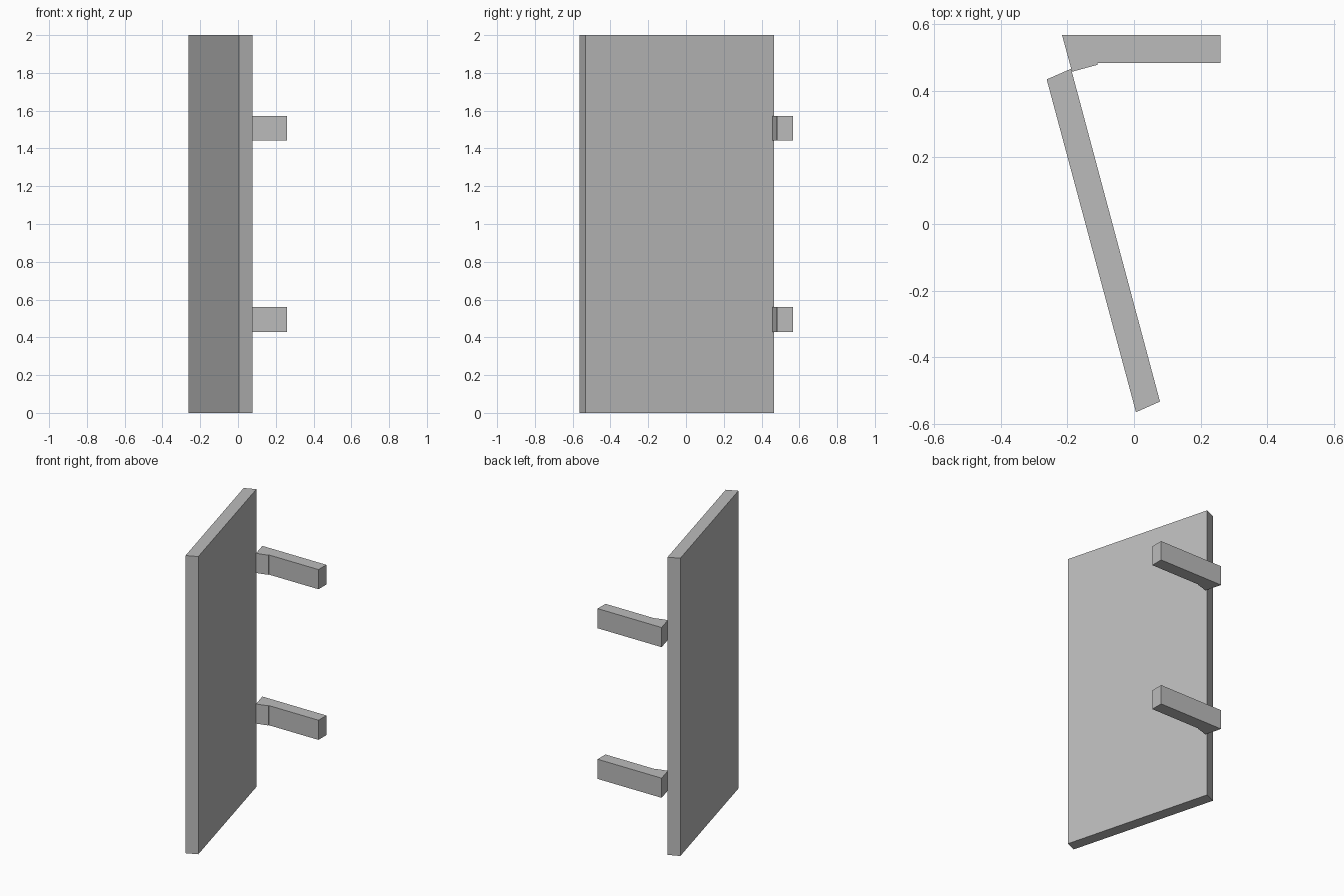
import bpy
import bmesh

cube = bpy.data.objects.get("Cube")
if cube:
    bpy.data.objects.remove(cube, do_unlink=True)

grey = bpy.data.materials.new("plain grey")
grey.use_nodes = True
colour = (0.5, 0.5, 0.5, 1)
grey.diffuse_color = colour
grey.node_tree.nodes["Principled BSDF"].inputs["Base Color"].default_value = colour


def extrude_plan(name, plan, bottom, top):
    """Raise a flat plan outline into a solid between two heights."""
    bm = bmesh.new()
    base = bm.faces.new([bm.verts.new((x, y, bottom)) for x, y in plan])
    raised = bmesh.ops.extrude_face_region(bm, geom=[base])["geom"]
    verts = [g for g in raised if isinstance(g, bmesh.types.BMVert)]
    bmesh.ops.translate(bm, verts=verts, vec=(0, 0, top - bottom))
    bmesh.ops.recalc_face_normals(bm, faces=bm.faces)
    mesh = bpy.data.meshes.new(name)
    bm.to_mesh(mesh)
    bm.free()
    mesh.materials.append(grey)
    obj = bpy.data.objects.new(name, mesh)
    bpy.context.collection.objects.link(obj)
    return obj


# Tall slanted panel
panel_plan = [(-0.262, 0.434), (-0.189, 0.466), (0.078, -0.533), (0.006, -0.565)]
extrude_plan("panel", panel_plan, 0, 2)

# Two arms with an angled foot that meets the panel edge
arm_plan = [(-0.216, 0.567), (0.26, 0.567), (0.26, 0.483),
            (-0.109, 0.483), (-0.109, 0.478), (-0.186, 0.457)]
for name, middle in (("lower_arm", 0.495), ("upper_arm", 1.507)):
    extrude_plan(name, arm_plan, middle - 0.066, middle + 0.066)
